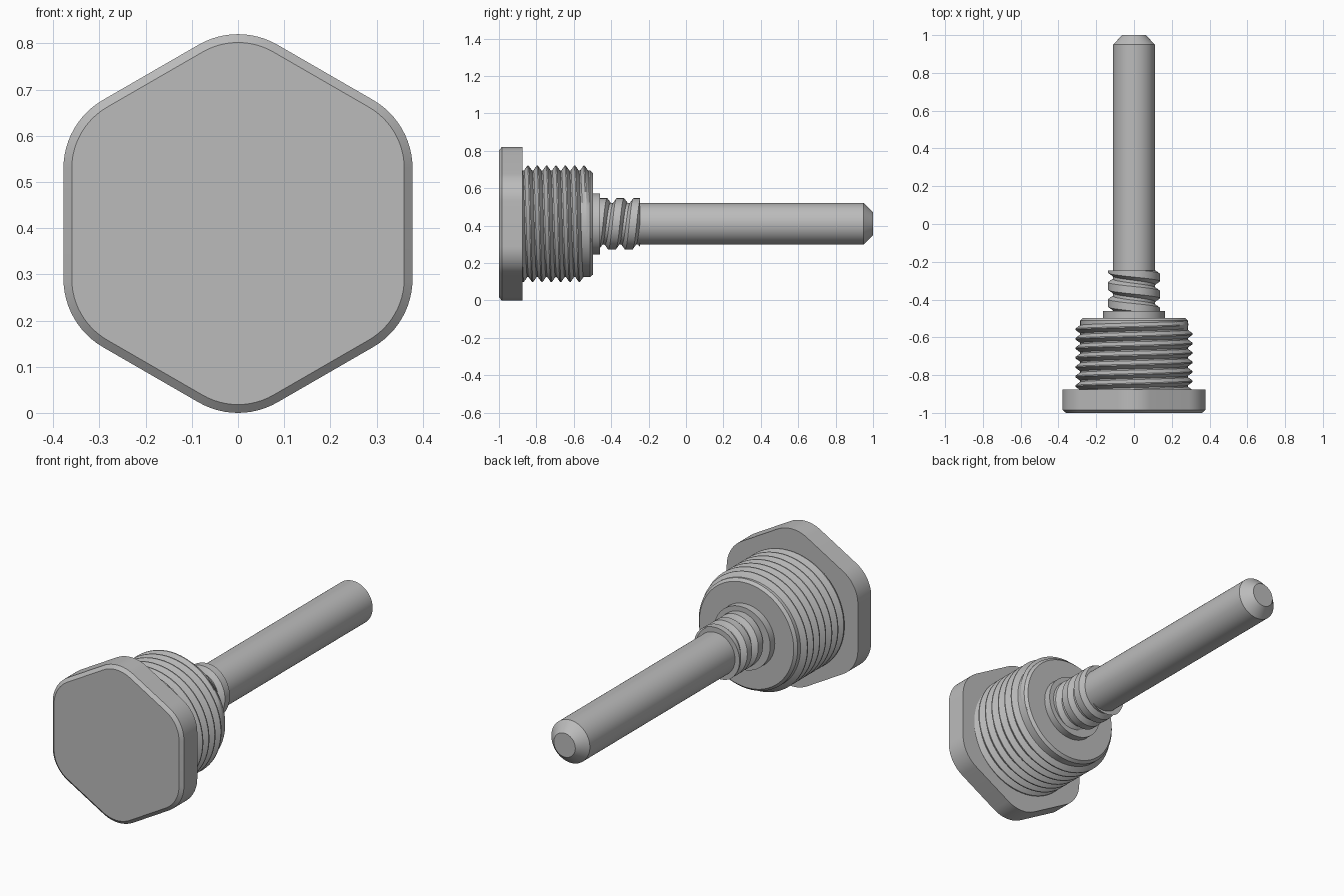
import bpy, bmesh
from math import sin, cos, pi, radians
from mathutils import Vector

AXIS_Z = 0.41

if "Cube" in bpy.data.objects:
    bpy.data.objects.remove(bpy.data.objects["Cube"], do_unlink=True)

steel = bpy.data.materials.new("plain grey steel")
grey = (0.5, 0.5, 0.5, 1)
steel.use_nodes = True
steel.diffuse_color = grey
steel.node_tree.nodes["Principled BSDF"].inputs["Base Color"].default_value = grey


def polar(r, a, y):
    """Point around the long axis; angle zero is straight up, turning to +x."""
    return Vector((r * sin(a), y, AXIS_Z + r * cos(a)))


def finish(bm, name):
    bmesh.ops.recalc_face_normals(bm, faces=bm.faces)
    mesh = bpy.data.meshes.new(name)
    bm.to_mesh(mesh)
    bm.free()
    mesh.materials.append(steel)
    obj = bpy.data.objects.new(name, mesh)
    bpy.context.collection.objects.link(obj)
    bpy.ops.object.select_all(action="DESELECT")
    obj.select_set(True)
    bpy.context.view_layer.objects.active = obj
    bpy.ops.object.shade_smooth_by_angle(angle=radians(25))
    return obj


def loft(rings):
    """Join equal closed rings in order and cap both ends."""
    bm = bmesh.new()
    rows = [[bm.verts.new(p) for p in ring] for ring in rings]
    for a, b in zip(rows, rows[1:]):
        for i in range(len(a)):
            j = (i + 1) % len(a)
            bm.faces.new((a[i], a[j], b[j], b[i]))
    bm.faces.new(rows[0])
    bm.faces.new(rows[-1])
    return bm


def lathe(name, profile, steps=96):
    rings = [[polar(r, 2 * pi * i / steps, y) for i in range(steps)] for y, r in profile]
    return finish(loft(rings), name)


def helix(name, section, y_start, pitch, turns, hand=1, fade=0.0, root=0.0, y_end=None):
    """Sweep a (y offset, radius) section round the axis; fade lowers the far end."""
    steps = 72
    count = round(turns * steps)
    rings = []
    for i in range(count + 1):
        t = i / steps
        k = min(1, (turns - t) / fade) if fade else 1
        rings.append([polar(root + (r - root) * k if r > root else r,
                            hand * 2 * pi * t, y_start + pitch * t + dy)
                      for dy, r in section])
    bm = loft(rings)
    if y_end is not None:
        bmesh.ops.bisect_plane(bm, geom=bm.verts[:] + bm.edges[:] + bm.faces[:],
                               plane_co=(0, y_end, 0), plane_no=(0, 1, 0), clear_outer=True)
        bmesh.ops.holes_fill(bm, edges=[e for e in bm.edges if e.is_boundary], sides=0)
    return finish(bm, name)


# Hexagonal head with rounded corners and a chamfered front rim
def hexagon(y, corner_radius):
    ring = []
    for c in range(6):
        mid = c * pi / 3
        centre = polar(0.239, mid, y)
        for s in range(13):
            a = mid + radians(-30 + 5 * s)
            ring.append(centre + corner_radius * Vector((sin(a), 0, cos(a))))
    return ring


finish(loft([hexagon(-1, 0.153), hexagon(-0.985, 0.171), hexagon(-0.875, 0.171)]), "hex_head")

# Threaded plug body and its thread
lathe("plug_body", [(-0.9, 0.285), (-0.512, 0.285), (-0.498, 0.272)])
helix("plug_thread", [(-0.024, 0.28), (-0.021, 0.286), (-0.003, 0.311),
                      (0.003, 0.311), (0.021, 0.286), (0.024, 0.28)],
      y_start=-0.895, pitch=0.05, turns=7.3, fade=0.3, root=0.283)

# Collar between plug and rod
lathe("collar", [(-0.51, 0.163), (-0.46, 0.163)])

# Long rod with a chamfered tip
lathe("rod", [(-0.5, 0.111), (0.95, 0.111), (1, 0.062)])

# Coarse coil at the root of the rod, cut square at its end
helix("rod_coil", [(-0.042, 0.1), (-0.036, 0.114), (-0.029, 0.124), (-0.02, 0.137),
                   (0.02, 0.137), (0.029, 0.124), (0.036, 0.114), (0.042, 0.1)],
      y_start=-0.531, pitch=0.09, turns=3.8, hand=-1, y_end=-0.245)
